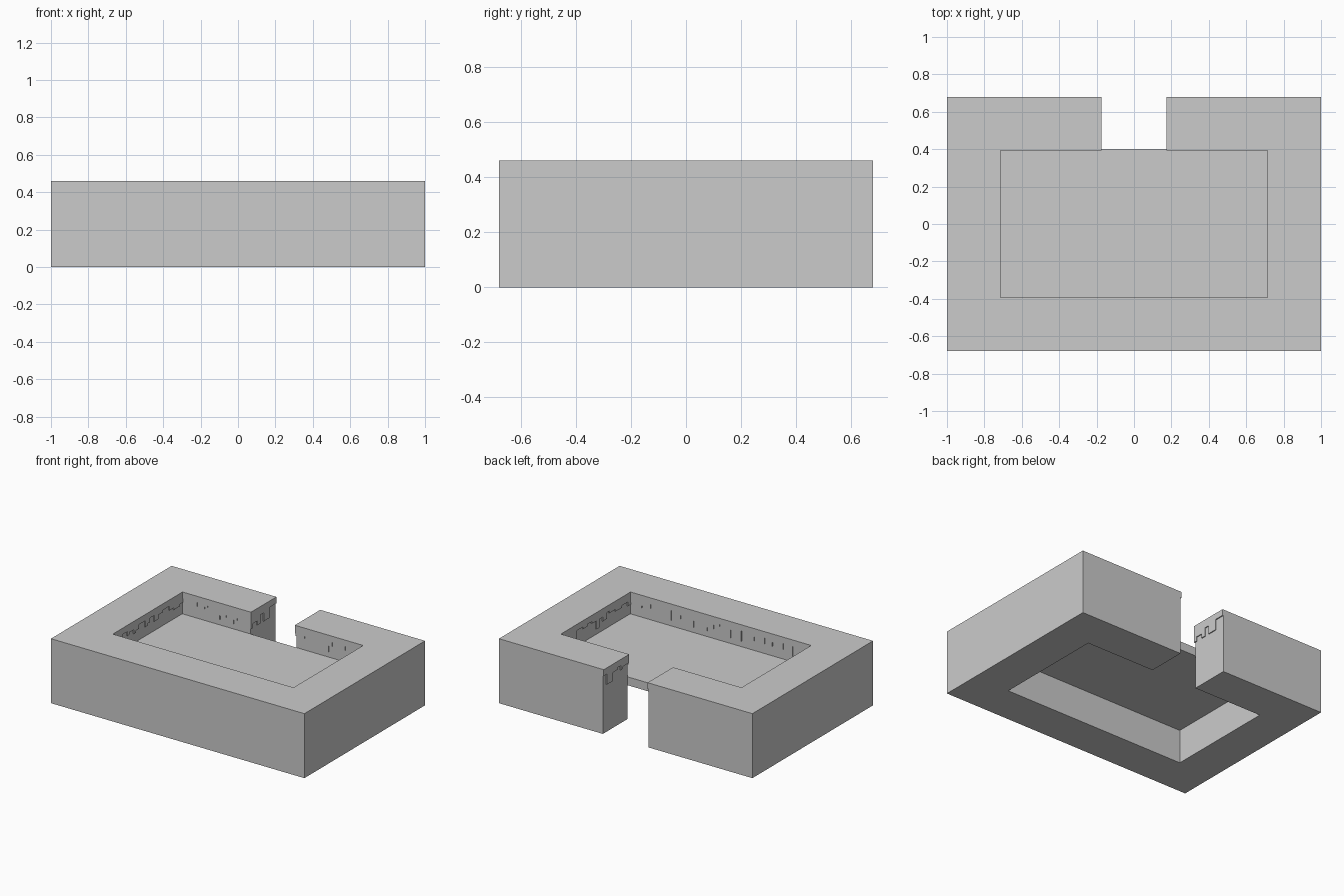
import bpy, bmesh, random
from mathutils import Vector

if "Cube" in bpy.data.objects:
    bpy.data.objects.remove(bpy.data.objects["Cube"])

random.seed(4)
H = 0.46                       # wall height
OX, OY = 1.0, 0.68             # outer half sizes
IX, IY = 0.72, 0.40            # inner half sizes
GAP = 0.18                     # half width of the back entrance
T = 0.007                      # trim thickness

grey = bpy.data.materials.new("plain_grey")
grey.diffuse_color = (0.6, 0.6, 0.6, 1)
grey.use_nodes = True
grey.node_tree.nodes["Principled BSDF"].inputs["Base Color"].default_value = grey.diffuse_color


def prism(name, points, direction):
    """Extrude a flat outline along a direction into a closed solid."""
    bm = bmesh.new()
    face = bm.faces.new([bm.verts.new(p) for p in points])
    res = bmesh.ops.extrude_face_region(bm, geom=[face], use_keep_orig=True)
    verts = [v for v in res["geom"] if isinstance(v, bmesh.types.BMVert)]
    bmesh.ops.translate(bm, verts=verts, vec=direction)
    bmesh.ops.recalc_face_normals(bm, faces=bm.faces)
    mesh = bpy.data.meshes.new(name)
    bm.to_mesh(mesh)
    bm.free()
    mesh.materials.append(grey)
    obj = bpy.data.objects.new(name, mesh)
    bpy.context.collection.objects.link(obj)
    return obj


def drip_trim(name, start, end, normal):
    """Thin strip hanging from the wall top with a stepped lower edge."""
    a, b = Vector((*start, H)), Vector((*end, H))
    length = (b - a).length
    along = (b - a) / length
    points = [a]
    s, depth = 0.0, 0.07
    while s < length:
        step = random.choice((0.025, 0.035, 0.05, 0.07))
        e = length if s + step > length - 0.02 else s + step
        depth = random.choice([d for d in (0.045, 0.06, 0.075, 0.09, 0.12) if d != depth])
        for t in (s, e):
            points.append(a + along * t - Vector((0, 0, depth)))
        s = e
    points.append(b)
    prism(name, points, Vector((*normal, 0)) * T)


# Thick walls with an entrance at the back
half = [(GAP, OY), (OX, OY), (OX, -OY)]
inner = [(-IX, -IY), (-IX, IY), (-GAP, IY)]
outline = (half + [(-x, y) for x, y in reversed(half)]
           + [(x, y) for x, y in reversed(inner)] + [(-x, y) for x, y in inner])
prism("walls", [(x, y, 0) for x, y in outline], (0, 0, H))

# Raised floor slab between the walls
prism("floor", [(x, y, 0.24) for x, y in ((-IX, -IY), (IX, -IY), (IX, IY), (-IX, IY))],
      (0, 0, 0.06))

# Stepped trim around the inside and the entrance
drip_trim("front_trim", (-IX, -IY), (IX, -IY), (0, 1))
for side, s in (("left", -1), ("right", 1)):
    drip_trim(side + "_trim", (s * IX, -IY), (s * IX, IY), (-s, 0))
    drip_trim(side + "_back_trim", (s * GAP, IY), (s * IX, IY), (0, -1))
    drip_trim(side + "_entrance_trim", (s * GAP, IY - T), (s * GAP, OY), (-s, 0))
